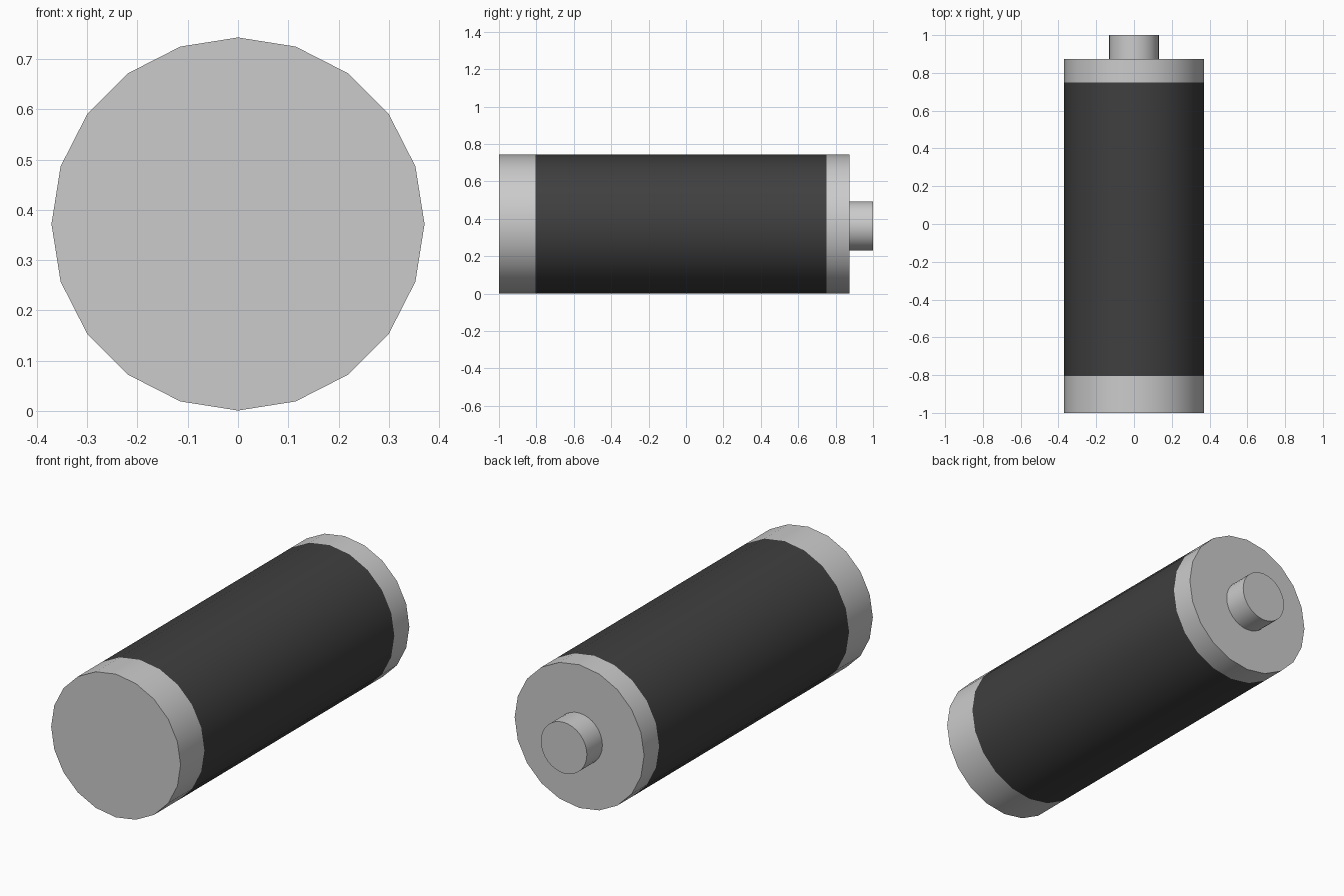
import bpy, math

if "Cube" in bpy.data.objects:
    bpy.data.objects.remove(bpy.data.objects["Cube"])

RADIUS = 0.371
AXIS_Z = 0.372


def drum(name, y0, y1, radius, z, sides, cap_front, cap_back, material=None):
    """Cylinder along y with smooth sides and optional flat end caps."""
    verts, faces = [], []
    for y in (y0, y1):
        for i in range(sides):
            a = 2 * math.pi * i / sides
            verts.append((radius * math.cos(a), y, z + radius * math.sin(a)))
    for i in range(sides):
        j = (i + 1) % sides
        faces.append((i, i + sides, j + sides, j))
    if cap_front:
        faces.append(tuple(range(sides)))
    if cap_back:
        faces.append(tuple(reversed(range(sides, 2 * sides))))
    mesh = bpy.data.meshes.new(name)
    mesh.from_pydata(verts, [], faces)
    obj = bpy.data.objects.new(name, mesh)
    bpy.context.collection.objects.link(obj)
    if material:
        mesh.materials.append(material)
    bpy.ops.object.select_all(action='DESELECT')
    obj.select_set(True)
    bpy.context.view_layer.objects.active = obj
    bpy.ops.object.shade_smooth_by_angle(angle=math.radians(30))
    return obj


dark = bpy.data.materials.new("dark_wrap")
dark.diffuse_color = (0.05, 0.05, 0.05, 1)
dark.use_nodes = True
dark.node_tree.nodes["Principled BSDF"].inputs["Base Color"].default_value = dark.diffuse_color

# Cell body: metal end, dark wrap, metal end
drum("negative_end", -1.0, -0.805, RADIUS, AXIS_Z, 20, True, False)
drum("wrap", -0.805, 0.75, RADIUS, AXIS_Z, 20, False, False, dark)
drum("positive_end", 0.75, 0.873, RADIUS, AXIS_Z, 20, False, True)

# Contact nub, set slightly low on the end face
drum("contact_nub", 0.873, 1.0, 0.132, 0.361, 32, False, True)
